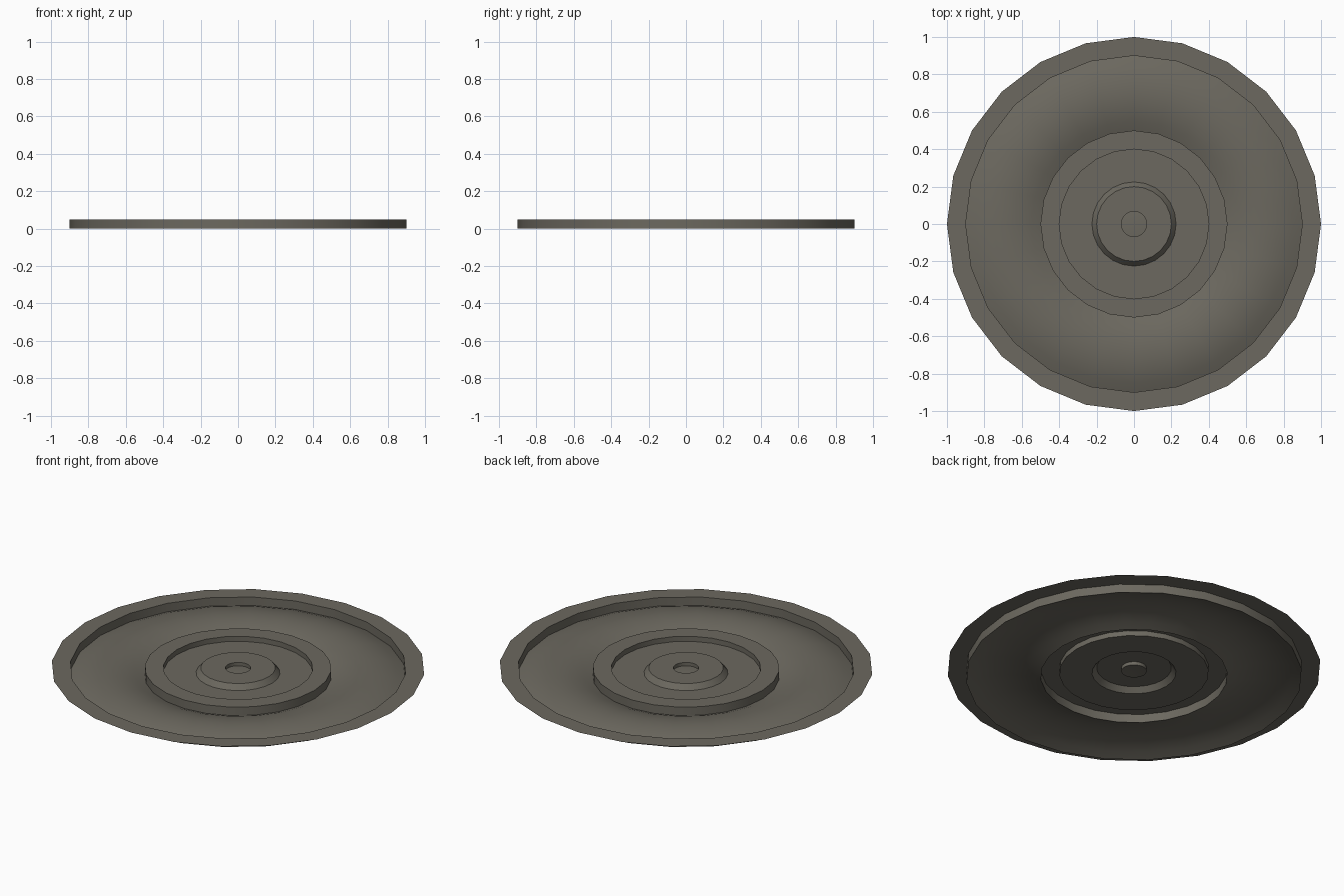
import bpy, bmesh, math

if "Cube" in bpy.data.objects:
    bpy.data.objects.remove(bpy.data.objects["Cube"])

SIDES = 24

mat = bpy.data.materials.new("warm_dark_grey")
mat.diffuse_color = (0.15, 0.14, 0.115, 1)
mat.use_nodes = True
mat.node_tree.nodes["Principled BSDF"].inputs["Base Color"].default_value = mat.diffuse_color


def lathe(name, profile, cap=None):
    """Spin an outside-to-inside (radius, z) profile into an upward-facing sheet."""
    bm = bmesh.new()
    rings = []
    for r, z in profile:
        rings.append([bm.verts.new((r * math.cos(2 * math.pi * i / SIDES),
                                    r * math.sin(2 * math.pi * i / SIDES), z))
                      for i in range(SIDES)])
    for a, b in zip(rings, rings[1:]):
        for i in range(SIDES):
            j = (i + 1) % SIDES
            bm.faces.new((a[i], a[j], b[j], b[i]))
    # close the middle with a fan at the given height
    if cap is not None:
        c = bm.verts.new((0, 0, cap))
        last = rings[-1]
        for i in range(SIDES):
            bm.faces.new((last[i], last[(i + 1) % SIDES], c))
    me = bpy.data.meshes.new(name)
    bm.to_mesh(me)
    bm.free()
    ob = bpy.data.objects.new(name, me)
    bpy.context.collection.objects.link(ob)
    me.materials.append(mat)
    bpy.ops.object.select_all(action='DESELECT')
    ob.select_set(True)
    bpy.context.view_layer.objects.active = ob
    bpy.ops.object.shade_smooth_by_angle(angle=math.radians(30))
    return ob


# Flat outer lip and the wall dropping from it
lathe("outer_rim", [(1.0, 0.05), (0.9, 0.05), (0.9, 0.0)])

# Gently domed annular channel between rim and raised ring
STEPS, BULGE = 8, 0.045
dome = []
for k in range(STEPS + 1):
    t = k / STEPS
    dome.append((0.9 - 0.4 * t, BULGE * 4 * t * (1 - t)))
lathe("domed_channel", dome)

# Raised ring
lathe("raised_ring", [(0.5, 0.0), (0.5, 0.05), (0.4, 0.05), (0.4, 0.02)])

# Recessed floor, bevelled hub and shallow centre hole
lathe("centre_hub", [(0.4, 0.02), (0.225, 0.02), (0.2, 0.05),
                     (0.068, 0.05), (0.068, 0.03)], cap=0.035)
